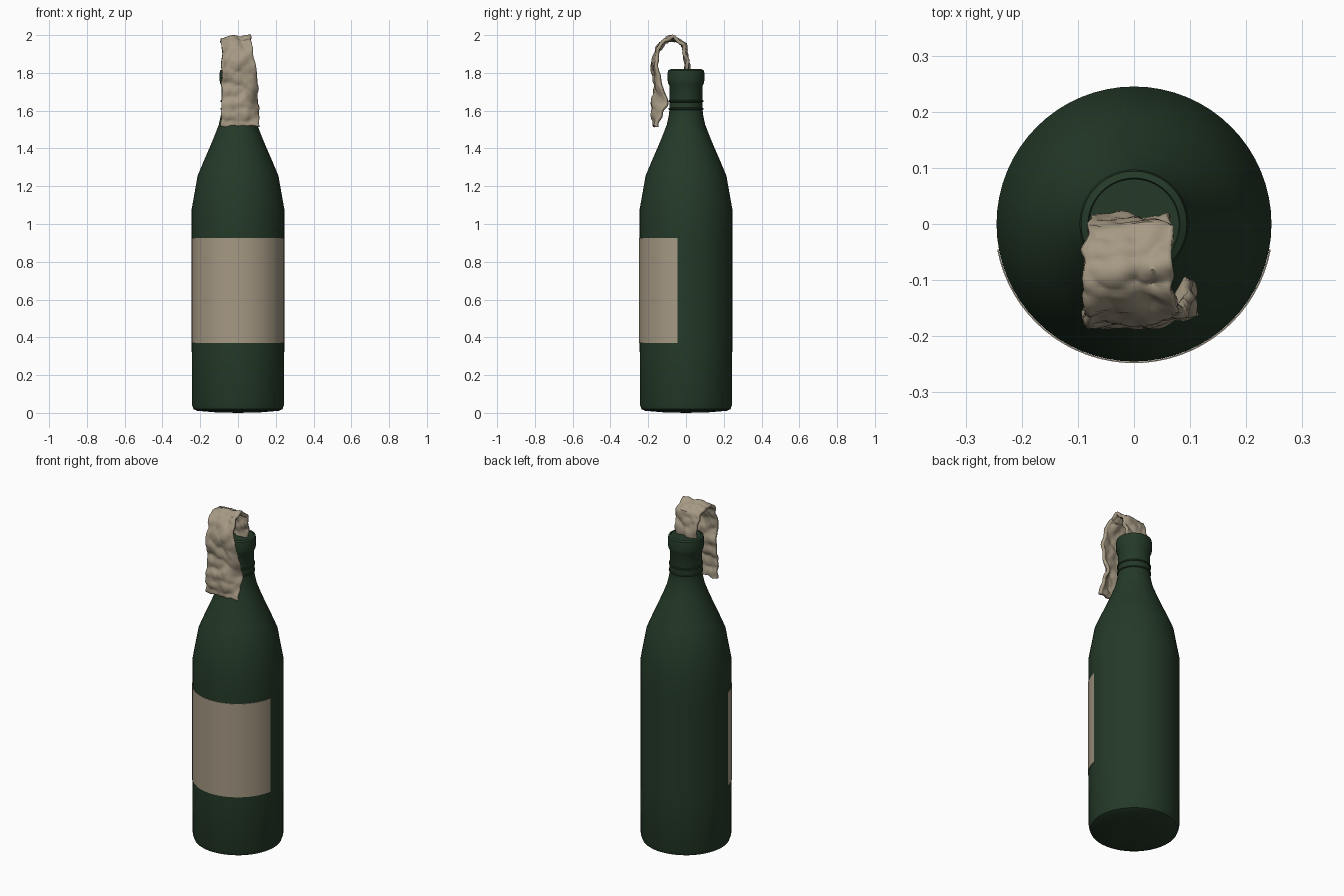
import bpy, bmesh, math
from mathutils import Vector, noise

if "Cube" in bpy.data.objects:
    bpy.data.objects.remove(bpy.data.objects["Cube"])


def material(name, rgb):
    m = bpy.data.materials.new(name)
    m.diffuse_color = (*rgb, 1)
    m.use_nodes = True
    m.node_tree.nodes["Principled BSDF"].inputs["Base Color"].default_value = m.diffuse_color
    return m


GREEN = material("bottle green", (0.018, 0.042, 0.021))
CREAM = material("cream cloth and paper", (0.38, 0.32, 0.23))


def make(name, verts, faces, mat, angle=30):
    me = bpy.data.meshes.new(name)
    me.from_pydata(verts, [], faces)
    bm = bmesh.new()
    bm.from_mesh(me)
    bmesh.ops.remove_doubles(bm, verts=bm.verts, dist=1e-5)
    bmesh.ops.recalc_face_normals(bm, faces=bm.faces)
    bm.to_mesh(me)
    bm.free()
    me.materials.append(mat)
    ob = bpy.data.objects.new(name, me)
    bpy.context.collection.objects.link(ob)
    bpy.ops.object.select_all(action='DESELECT')
    ob.select_set(True)
    bpy.context.view_layer.objects.active = ob
    bpy.ops.object.shade_smooth_by_angle(angle=math.radians(angle))
    return ob


def lathe(name, profile, mat, seg=64, start=0.0, sweep=2 * math.pi, closed=False):
    """Turn an (r, z) profile about the z axis."""
    n = len(profile)
    verts = [(r * math.cos(start + sweep * i / seg), r * math.sin(start + sweep * i / seg), z)
             for i in range(seg + 1) for r, z in profile]
    m = n if closed else n - 1
    faces = [(i * n + j, (i + 1) * n + j, (i + 1) * n + (j + 1) % n, i * n + (j + 1) % n)
             for i in range(seg) for j in range(m)]
    return make(name, verts, faces, mat)


# bottle body, neck and lip
lathe("bottle", [
    (0, 0.0), (0.12, 0.003), (0.215, 0.011), (0.236, 0.02), (0.244, 0.045),
    (0.245, 0.37), (0.245, 0.925), (0.245, 1.08), (0.214, 1.255), (0.185, 1.325),
    (0.15, 1.405), (0.125, 1.465), (0.102, 1.525), (0.092, 1.57), (0.088, 1.60), (0.087, 1.73),
    (0.095, 1.745), (0.097, 1.76), (0.097, 1.80), (0.094, 1.813), (0.082, 1.82),
    (0.08, 1.816), (0, 1.816)], GREEN)

# two thin rings on the neck
for k, z in enumerate((1.61, 1.65)):
    ring = [(0.087 + 0.006 * math.cos(a * math.pi / 4), z + 0.006 * math.sin(a * math.pi / 4))
            for a in range(8)]
    lathe(f"neck_ring_{k + 1}", ring, GREEN, closed=True)

# paper label wrapped round the front
edge = math.radians(10.5)
lathe("label", [(0.2455, 0.37), (0.248, 0.37), (0.248, 0.925), (0.2455, 0.925)], CREAM,
      seg=32, start=math.pi + edge, sweep=math.pi - 2 * edge)

# cloth rag: path points are (y, z, left x, right x, backward curl of right edge)
PATH = [(0.0, 1.77, -0.07, 0.055, 0), (0.004, 1.85, -0.075, 0.06, 0),
        (-0.005, 1.92, -0.08, 0.065, 0), (-0.035, 1.968, -0.09, 0.07, 0),
        (-0.08, 1.983, -0.092, 0.068, 0), (-0.125, 1.962, -0.09, 0.072, 0),
        (-0.16, 1.90, -0.082, 0.08, 0.01), (-0.17, 1.82, -0.085, 0.092, 0.02),
        (-0.16, 1.74, -0.085, 0.102, 0.035), (-0.165, 1.66, -0.082, 0.107, 0.06),
        (-0.175, 1.59, -0.088, 0.11, 0.05), (-0.163, 1.52, -0.092, 0.112, 0.01)]


def path_at(t):
    """Smooth curve through PATH, t from 0 to 1."""
    f = t * (len(PATH) - 1)
    i = min(int(f), len(PATH) - 2)
    u = f - i
    p = [PATH[max(0, min(len(PATH) - 1, i + d))] for d in (-1, 0, 1, 2)]
    return [0.5 * (2 * b + (c - a) * u + (2 * a - 5 * b + 4 * c - d) * u * u
                   + (3 * b - a - 3 * c + d) * u ** 3) for a, b, c, d in zip(*p)]


NV, NU = 72, 24
verts = []
for j in range(NV + 1):
    t = j / NV
    y, z, x0, x1, curl = path_at(t)
    a, b = path_at(max(0, t - 0.01)), path_at(min(1, t + 0.01))
    nrm = Vector((0, -(b[1] - a[1]), b[0] - a[0])).normalized()
    for i in range(NU + 1):
        s = i / NU
        x = x0 + (x1 - x0) * s
        # crumples push along the cloth normal, and roughen the sides
        w = 0.017 * noise.noise(Vector((x * 17, t * 16, 3.1))) \
            + 0.006 * noise.noise(Vector((x * 40, t * 36, 8.7)))
        side = 0.008 * (2 * s - 1) * noise.noise(Vector((round(s) * 9, t * 22, 1.3)))
        back = curl * max(0, (s - 0.6) / 0.4) ** 2
        hem = 0.012 * noise.noise(Vector((x * 22, 0, 5))) * max(0, t - 0.9) * 10
        verts.append((x + side - 0.12 * back, y + nrm.y * w + back, z + nrm.z * w + hem))
R = NU + 1
faces = [(j * R + i, j * R + i + 1, (j + 1) * R + i + 1, (j + 1) * R + i)
         for j in range(NV) for i in range(NU)]
rag = make("cloth_rag", verts, faces, CREAM, 50)
solid = rag.modifiers.new("thickness", 'SOLIDIFY')
solid.thickness = 0.018
solid.offset = 0
